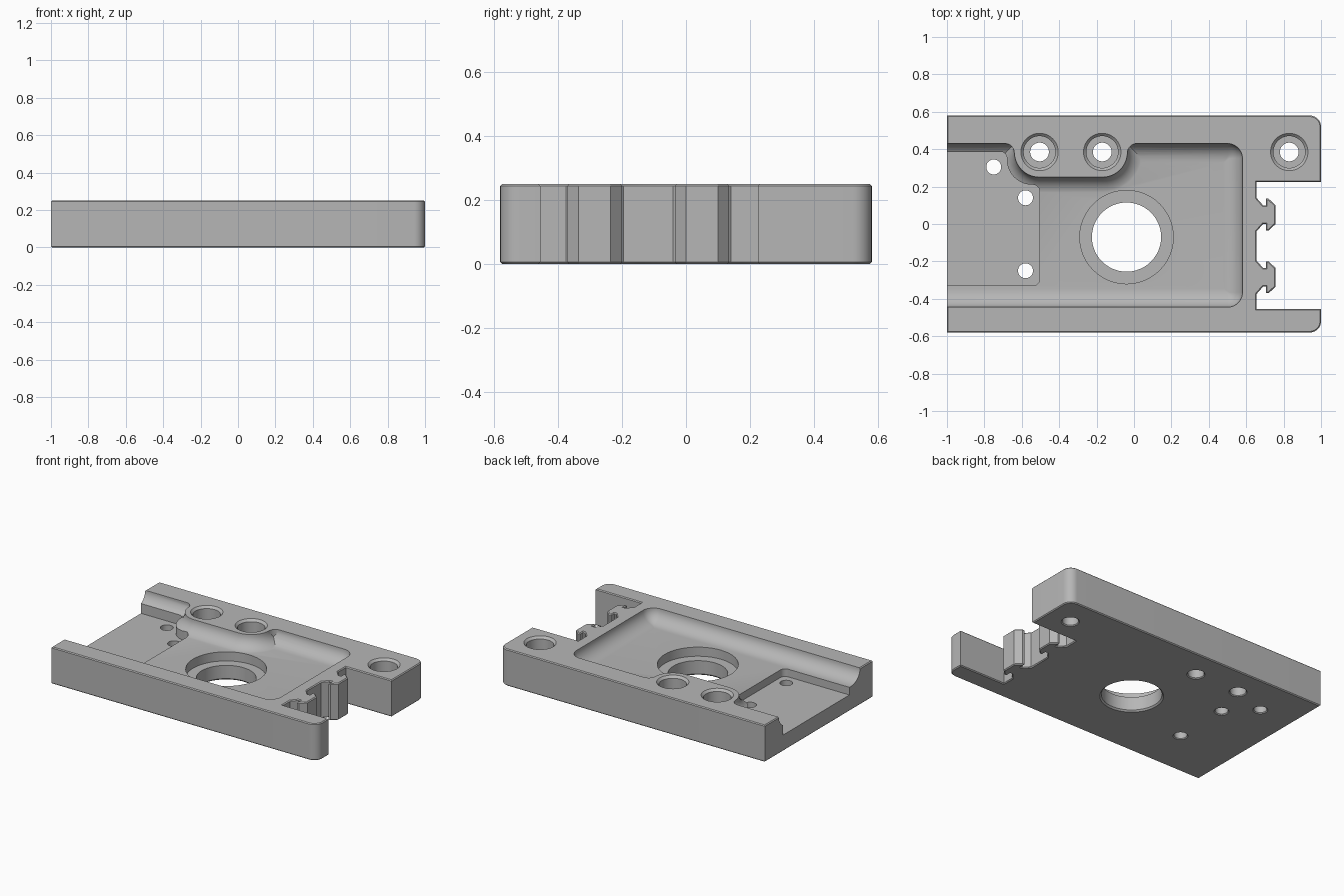
import bpy, bmesh, math
from mathutils import Vector

cube = bpy.data.objects.get("Cube")
if cube:
    bpy.data.objects.remove(cube, do_unlink=True)

TOP, FLOOR, RECESS = 0.25, 0.162, 0.11
COVE = 0.1          # plan width of the concave fillet around the pocket
EDGE = 0.006        # small outer chamfer

grey = bpy.data.materials.new("machined_grey")
grey.use_nodes = True
colour = (0.47, 0.47, 0.47, 1)
grey.diffuse_color = colour
grey.node_tree.nodes["Principled BSDF"].inputs["Base Color"].default_value = colour


def rounded(corners, steps=10):
    """Outline from (x, y, radius) corners; rounded ones are square corners."""
    pts = []
    for i, (x, y, r) in enumerate(corners):
        p = Vector((x, y))
        if r == 0:
            pts.append(p)
            continue
        a = (Vector(corners[i - 1][:2]) - p).normalized()
        b = (Vector(corners[(i + 1) % len(corners)][:2]) - p).normalized()
        c = p + (a + b) * r
        for k in range(steps + 1):
            t = math.pi / 2 * k / steps
            pts.append(c - b * r * math.cos(t) - a * r * math.sin(t))
    return pts


def inset(pts, d):
    """Move a counter-clockwise outline inwards by d."""
    out = []
    for i, p in enumerate(pts):
        e1 = (p - pts[i - 1]).normalized()
        e2 = (pts[(i + 1) % len(pts)] - p).normalized()
        n1, n2 = Vector((-e1.y, e1.x)), Vector((-e2.y, e2.x))
        out.append(p + (n1 + n2) * d / (1 + n1.dot(n2)))
    return out


def loft(name, layers):
    """Closed solid through (outline, z) layers of equal point count."""
    bm = bmesh.new()
    rings = [[bm.verts.new((p.x, p.y, z)) for p in pts] for pts, z in layers]
    for lo, hi in zip(rings, rings[1:]):
        for i in range(len(lo)):
            bm.faces.new((lo[i - 1], lo[i], hi[i], hi[i - 1]))
    bm.faces.new(rings[0])
    bm.faces.new(rings[-1])
    bmesh.ops.recalc_face_normals(bm, faces=bm.faces)
    mesh = bpy.data.meshes.new(name)
    bm.to_mesh(mesh)
    bm.free()
    mesh.materials.append(grey)
    obj = bpy.data.objects.new(name, mesh)
    bpy.context.collection.objects.link(obj)
    return obj


def combine(target, tool, operation="DIFFERENCE"):
    tool.hide_render = True
    mod = target.modifiers.new("cut", "BOOLEAN")
    mod.operation, mod.solver, mod.object = operation, "EXACT", tool
    bpy.context.view_layer.objects.active = target
    bpy.ops.object.modifier_apply(modifier=mod.name)
    bpy.data.objects.remove(tool, do_unlink=True)


def circle(x, y, r, n=48):
    return [Vector((x + r * math.cos(2 * math.pi * k / n),
                    y + r * math.sin(2 * math.pi * k / n))) for k in range(n)]


def bore(x, y, steps):
    """Turned hole cutter from (radius, z) steps."""
    return loft("bore", [(circle(x, y, r), z) for r, z in steps])


def slot(x1, x2, y, r, n=20):
    pts = []
    for cx, start in ((x2, -math.pi / 2), (x1, math.pi / 2)):
        for k in range(n + 1):
            t = start + math.pi * k / n
            pts.append(Vector((cx + r * math.cos(t), y + r * math.sin(t))))
    return pts


def cove(depth, steps=10):
    """(offset, z) pairs of the concave fillet, from rim to floor."""
    for k in range(steps + 1):
        t = math.pi / 2 * k / steps
        yield COVE * (1 - math.cos(t)), TOP - depth * math.sin(t)


# plate outline with two hooks in the end notch
half_hook = [(0.655, 0.09), (0.69, 0.05), (0.705, 0.05),
             (0.705, 0.085), (0.72, 0.085), (0.757, 0.05)]
corners = [(-1, -0.58, 0), (1, -0.58, 0.06), (1, -0.455, 0), (0.655, -0.455, 0)]
for cy in (-0.285, 0.05):
    corners += [(x, cy - y, 0) for x, y in half_hook]
    corners += [(x, cy + y, 0) for x, y in reversed(half_hook)]
corners += [(0.655, 0.225, 0), (1, 0.225, 0), (1, 0.58, 0.06), (-1, 0.58, 0)]
shape = rounded(corners)
slim = inset(shape, EDGE)
plate = loft("mounting_plate", [(slim, 0), (shape, EDGE),
                                (shape, TOP - EDGE), (slim, TOP)])


# pocket, open at one end, with coved walls
def pocket_outline(d):
    r = max(0.08 - d, 0.004)
    return rounded([(-1.2, -0.445 + d, 0), (0.58 - d, -0.445 + d, r),
                    (0.58 - d, 0.43 - d, r), (-1.2, 0.43 - d, 0)])


layers = [(pocket_outline(0), TOP + 0.05)]
layers += [(pocket_outline(d), z) for d, z in cove(TOP - FLOOR)]
pocket = loft("pocket", layers)

# screw boss left standing in the pocket, with a flared foot
BX1, BX2, BY, BR = -0.505, -0.17, 0.385, 0.135
layers = [(slot(BX1, BX2, BY, BR), TOP + 0.1)]
layers += [(slot(BX1, BX2, BY, BR + d), z) for d, z in cove(TOP - FLOOR + 0.002)]
layers.append((slot(BX1, BX2, BY, BR + COVE), 0.1))
combine(pocket, loft("boss", layers))

# rounded inner corners where the boss meets the wall
for side, wall in ((-1, BX1 - BR), (1, BX2 + BR)):
    r = 0.05
    arc = [Vector((wall + side * r * (1 - math.sin(t)), 0.43 - r * (1 - math.cos(t))))
           for t in [math.pi / 2 * k / 8 for k in range(9)]]
    tri = arc + [Vector((wall - side * 0.02, 0.43 - r)), Vector((wall - side * 0.02, 0.46)),
                 Vector((wall + side * r, 0.46))]
    combine(pocket, loft("boss_corner", [(tri, 0.1), (tri, TOP + 0.1)]))
combine(plate, pocket)

# shallow recess at the open end
recess = rounded([(-1.2, -0.33, 0), (-0.505, -0.33, 0.035), (-0.505, 0.21, 0.035),
                  (-0.68, 0.21, 0.135), (-0.68, 0.385, 0.03), (-1.2, 0.385, 0)])
combine(plate, loft("recess", [(recess, RECESS), (recess, TOP + 0.05)]))

# stepped centre bore
combine(plate, bore(-0.04, -0.07, [(0.25, 0.3), (0.25, 0.1), (0.185, 0.1),
                                   (0.185, 0.01), (0.205, -0.01)]))

# counterbored screw holes
for x in (BX1, BX2, 0.83):
    combine(plate, bore(x, BY, [(0.115, 0.265), (0.085, 0.235), (0.085, 0.1),
                                (0.05, 0.1), (0.05, 0.006), (0.062, -0.006)]))

# small through holes in the recess
for x, y in ((-0.75, 0.305), (-0.58, 0.14), (-0.58, -0.25)):
    combine(plate, bore(x, y, [(0.04, 0.2), (0.04, 0.006), (0.052, -0.006)]))

bpy.ops.object.select_all(action="DESELECT")
plate.select_set(True)
bpy.context.view_layer.objects.active = plate
bpy.ops.object.shade_smooth_by_angle(angle=math.radians(30))
